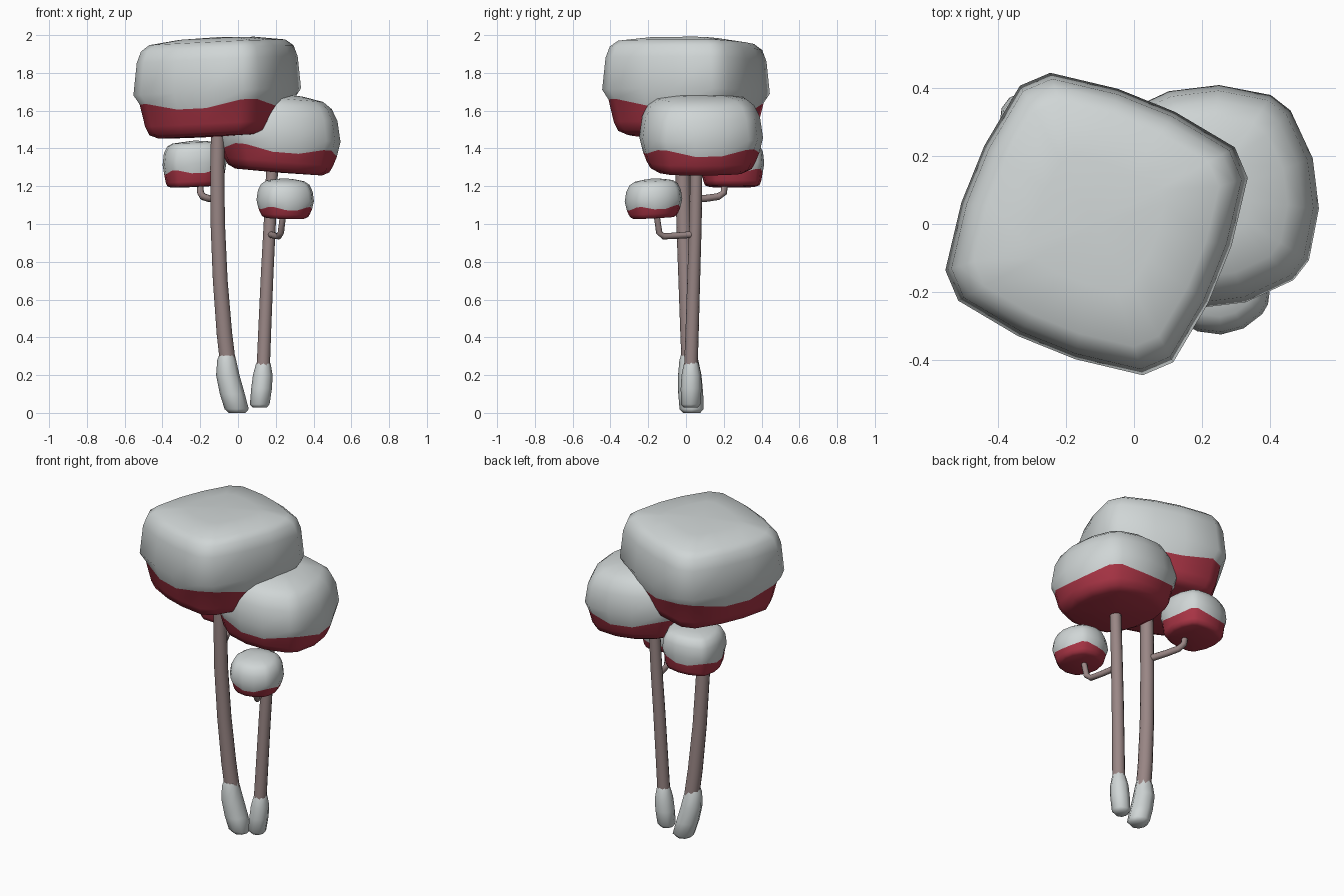
import bpy, bmesh, math
from mathutils import Vector

if "Cube" in bpy.data.objects:
    bpy.data.objects.remove(bpy.data.objects["Cube"])


def material(name, rgb):
    m = bpy.data.materials.new(name)
    m.diffuse_color = (*rgb, 1)
    m.use_nodes = True
    m.node_tree.nodes["Principled BSDF"].inputs["Base Color"].default_value = m.diffuse_color
    return m


GREY = material("pale grey", (0.63, 0.67, 0.67))
RED = material("crimson", (0.40, 0.035, 0.06))
BARK = material("dusty brown", (0.32, 0.24, 0.235))


def finish(name, bm, mats, angle):
    bmesh.ops.recalc_face_normals(bm, faces=bm.faces)
    me = bpy.data.meshes.new(name)
    bm.to_mesh(me)
    bm.free()
    for m in mats:
        me.materials.append(m)
    ob = bpy.data.objects.new(name, me)
    bpy.context.collection.objects.link(ob)
    bpy.ops.object.select_all(action='DESELECT')
    ob.select_set(True)
    bpy.context.view_layer.objects.active = ob
    bpy.ops.object.shade_smooth_by_angle(angle=math.radians(angle))


def bridge(bm, a, b, mat=0):
    n = len(a)
    for i in range(n):
        f = bm.faces.new((a[i], a[(i + 1) % n], b[(i + 1) % n], b[i]))
        f.material_index = mat


def fan(bm, ring, tip, mat=0):
    for i in range(len(ring)):
        f = bm.faces.new((ring[i], ring[(i + 1) % len(ring)], tip))
        f.material_index = mat


def canopy(name, centre, half, corner, rot, tilt, profile, red_rings, lift):
    """Rounded block of 16-sided rings; profile is (scale, z), red below ring red_rings."""
    bm = bmesh.new()
    cx, cy = centre

    def point(r, ang, z):
        a = math.radians(ang + rot)
        x, y = r * math.cos(a), r * math.sin(a)
        return bm.verts.new((cx + x, cy + y, z + tilt[0] * x + tilt[1] * y))

    rings = []
    for k, (s, z) in enumerate(profile):
        ring = []
        for q in range(4):
            for off, is_corner in ((-39, 1), (-13, 0), (13, 0), (39, 1)):
                r = half * s * (corner if is_corner else 1.03)
                dz = (lift if is_corner else -lift * 0.5) if k == red_rings else 0
                ring.append(point(r, q * 90 + off, z + dz))
        rings.append(ring)
    for k in range(len(rings) - 1):
        bridge(bm, rings[k], rings[k + 1], 1 if k < red_rings else 0)
    zb, zt = profile[0][1], profile[-1][1]
    fan(bm, rings[0], point(0, 0, zb - 0.003), 1)
    fan(bm, rings[-1], point(0, 0, zt + 0.006), 0)
    finish(name, bm, [GREY, RED], 80)


def tube(name, pts, radii, sides, mat, angle):
    """Round limb swept through pts with a radius at each point."""
    bm = bmesh.new()
    pts = [Vector(p) for p in pts]
    rings = []
    for i, p in enumerate(pts):
        t = (pts[min(i + 1, len(pts) - 1)] - pts[max(i - 1, 0)]).normalized()
        u = t.cross(Vector((0.9, -0.43, 0.05))).normalized()
        v = t.cross(u)
        rings.append([bm.verts.new(p + radii[i] * (math.cos(a) * u + math.sin(a) * v))
                      for a in (2 * math.pi * k / sides for k in range(sides))])
    for a, b in zip(rings, rings[1:]):
        bridge(bm, a, b)
    bm.faces.new(rings[0])
    bm.faces.new(rings[-1])
    finish(name, bm, [mat], angle)


def foot(name, rows, sides):
    """Swollen trunk base; rows are (x, y, z, radius) with level rings."""
    bm = bmesh.new()
    rings = [[bm.verts.new((x + r * math.cos(a), y + r * math.sin(a), z))
              for a in (2 * math.pi * k / sides for k in range(sides))]
             for x, y, z, r in rows]
    for a, b in zip(rings, rings[1:]):
        bridge(bm, a, b)
    bm.faces.new(rings[0])
    bm.faces.new(rings[-1])
    finish(name, bm, [GREY], 60)


# Large canopies
canopy("tall_canopy", (-0.11, 0), 0.39, 1.19, -22, (0.045, -0.01),
       [(0.70, 1.465), (0.81, 1.485), (0.86, 1.53), (0.925, 1.625), (1.0, 1.70),
        (0.96, 1.87), (0.91, 1.93), (0.81, 1.962), (0.45, 1.983)], 3, 0.025)
canopy("middle_canopy", (0.215, 0.08), 0.32, 1.10, 7, (-0.08, 0),
       [(0.70, 1.275), (0.82, 1.295), (0.88, 1.33), (0.94, 1.39), (1.0, 1.46),
        (0.95, 1.57), (0.86, 1.63), (0.72, 1.665), (0.38, 1.685)], 3, 0.02)

# Small canopies on the side branches
canopy("small_back_canopy", (-0.23, 0.245), 0.165, 1.12, 8, (0.04, 0),
       [(0.74, 1.198), (0.85, 1.205), (0.90, 1.225), (0.95, 1.275), (1.0, 1.32),
        (0.96, 1.38), (0.86, 1.415), (0.70, 1.43), (0.38, 1.436)], 3, 0.012)
canopy("small_front_canopy", (0.25, -0.172), 0.148, 1.06, 15, (-0.02, 0.05),
       [(0.70, 1.032), (0.80, 1.04), (0.86, 1.055), (0.93, 1.085), (1.0, 1.125),
        (0.95, 1.175), (0.84, 1.21), (0.66, 1.228), (0.36, 1.236)], 3, 0.010)

# Trunks
tube("tall_trunk", [(-0.052, 0.02, 0.25), (-0.072, 0.012, 0.42), (-0.094, 0, 0.70),
                    (-0.107, -0.012, 1.0), (-0.11, -0.018, 1.3), (-0.106, -0.018, 1.52)],
     [0.043, 0.042, 0.040, 0.039, 0.038, 0.037], 14, BARK, 60)
tube("short_trunk", [(0.133, 0.025, 0.22), (0.142, 0.033, 0.45), (0.155, 0.042, 0.75),
                     (0.168, 0.05, 1.0), (0.182, 0.055, 1.32)],
     [0.036, 0.035, 0.034, 0.033, 0.032], 14, BARK, 60)

# Side branches
tube("back_branch", [(-0.115, 0.0, 1.13), (-0.155, 0.10, 1.135), (-0.185, 0.17, 1.145),
                     (-0.198, 0.20, 1.165), (-0.203, 0.208, 1.23)],
     [0.020, 0.019, 0.019, 0.018, 0.017], 10, BARK, 60)
tube("front_branch", [(0.17, 0.045, 0.945), (0.195, -0.05, 0.938), (0.215, -0.12, 0.935),
                      (0.227, -0.142, 0.955), (0.24, -0.157, 1.06)],
     [0.018, 0.017, 0.017, 0.017, 0.016], 10, BARK, 60)

# Pale trunk bases
foot("tall_trunk_base", [(-0.005, 0.03, 0, 0.045), (-0.007, 0.03, 0.02, 0.064),
                         (-0.03, 0.025, 0.10, 0.066), (-0.054, 0.02, 0.20, 0.062),
                         (-0.06, 0.015, 0.28, 0.050), (-0.058, 0.015, 0.305, 0.042)], 8)
foot("short_trunk_base", [(0.115, 0.025, 0.028, 0.036), (0.115, 0.025, 0.045, 0.052),
                          (0.125, 0.027, 0.13, 0.055), (0.131, 0.028, 0.20, 0.052),
                          (0.134, 0.028, 0.255, 0.040), (0.135, 0.028, 0.27, 0.034)], 8)
